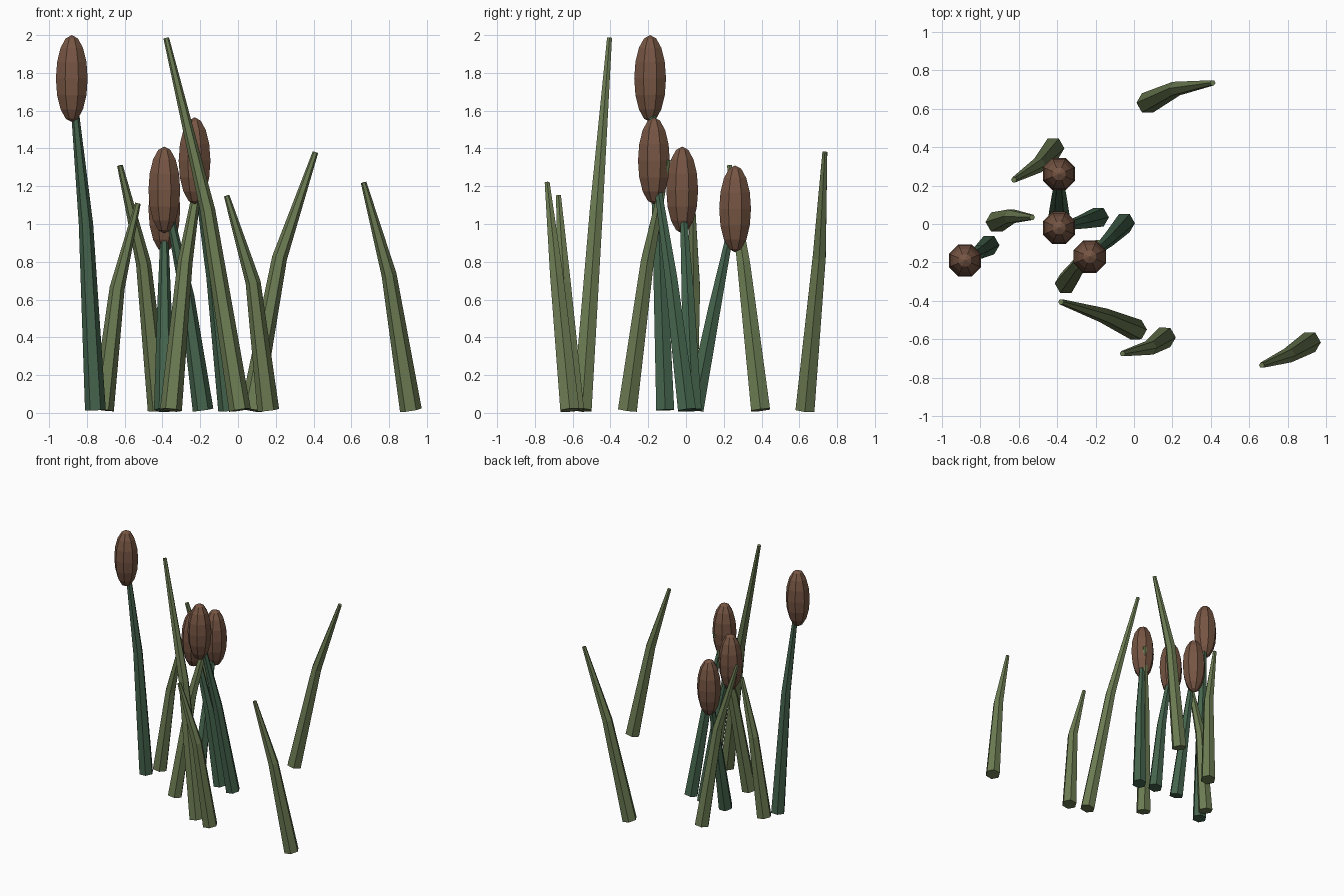
import bpy
import bmesh
import math
from mathutils import Vector

cube = bpy.data.objects.get("Cube")
if cube:
    bpy.data.objects.remove(cube, do_unlink=True)


def material(name, rgb):
    mat = bpy.data.materials.new(name)
    mat.use_nodes = True
    mat.diffuse_color = (*rgb, 1)
    mat.node_tree.nodes["Principled BSDF"].inputs["Base Color"].default_value = (*rgb, 1)
    return mat


LEAF = material("olive green", (0.15, 0.2, 0.085))
STEM = material("dark green", (0.06, 0.13, 0.075))
HEAD = material("seed brown", (0.18, 0.09, 0.055))
SIDES = 6


def finish(bm, name, mat):
    bmesh.ops.recalc_face_normals(bm, faces=bm.faces)
    mesh = bpy.data.meshes.new(name)
    bm.to_mesh(mesh)
    bm.free()
    mesh.materials.append(mat)
    obj = bpy.data.objects.new(name, mesh)
    bpy.context.collection.objects.link(obj)
    return obj


def stalk(name, points, radii, mat):
    """Tapered, bent six-sided tube through three points."""
    pts = [Vector(p) for p in points]
    axes = [pts[1] - pts[0], pts[2] - pts[0], pts[2] - pts[1]]
    bm = bmesh.new()
    rings = []
    for p, axis, r in zip(pts, axes, radii):
        z = axis.normalized()
        x = (Vector((1, 0, 0)) - z * z.x).normalized()
        y = z.cross(x)
        angles = [math.tau * i / SIDES for i in range(SIDES)]
        rings.append([bm.verts.new(p + r * (x * math.cos(a) + y * math.sin(a))) for a in angles])
    for low, high in zip(rings, rings[1:]):
        for i in range(SIDES):
            j = (i + 1) % SIDES
            bm.faces.new((low[i], low[j], high[j], high[i]))
    bm.faces.new(rings[0])
    bm.faces.new(rings[-1])
    return finish(bm, name, mat)


def seed_head(name, centre):
    """Long faceted oval on top of a stem."""
    bm = bmesh.new()
    bmesh.ops.create_uvsphere(bm, u_segments=8, v_segments=8, radius=1)
    obj = finish(bm, name, HEAD)
    obj.scale = (0.091, 0.091, 0.23)
    obj.rotation_euler.z = math.pi / 8
    obj.location = centre
    return obj


# Bare reed leaves: base, bend, tip
leaves = [
    ((0.01, -0.55, 0.015), (-0.16, -0.475, 1.07), (-0.38, -0.405, 1.985)),
    ((0.16, -0.59, 0.015), (0.08, -0.645, 0.69), (-0.06, -0.675, 1.15)),
    ((0.915, -0.615, 0.015), (0.80, -0.685, 0.73), (0.665, -0.735, 1.22)),
    ((0.07, 0.63, 0.015), (0.22, 0.705, 0.82), (0.41, 0.735, 1.38)),
    ((-0.42, 0.395, 0.015), (-0.50, 0.305, 0.79), (-0.625, 0.23, 1.31)),
    ((-0.715, 0.01, 0.015), (-0.64, 0.04, 0.66), (-0.53, 0.035, 1.11)),
    ((-0.355, -0.31, 0.015), (-0.28, -0.205, 0.8), (-0.19, -0.095, 1.34)),
]
for n, path in enumerate(leaves, 1):
    stalk(f"reed_leaf_{n}", path, (0.058, 0.04, 0.015), LEAF)

# Stems with seed heads: base, bend, head centre
stems = [
    ((-0.755, -0.11, 0.015), (-0.805, -0.145, 1.0), (-0.88, -0.19, 1.77)),
    ((-0.39, 0.045, 0.015), (-0.39, 0.15, 0.55), (-0.39, 0.26, 1.08)),
    ((-0.185, 0.035, 0.015), (-0.27, 0.01, 0.62), (-0.39, -0.02, 1.18)),
    ((-0.05, 0.005, 0.015), (-0.13, -0.08, 0.72), (-0.23, -0.17, 1.335)),
]
for n, (base, bend, centre) in enumerate(stems, 1):
    top = Vector(bend).lerp(Vector(centre), 0.8)
    stalk(f"cattail_stem_{n}", (base, bend, top), (0.055, 0.038, 0.02), STEM)
    seed_head(f"seed_head_{n}", centre)
